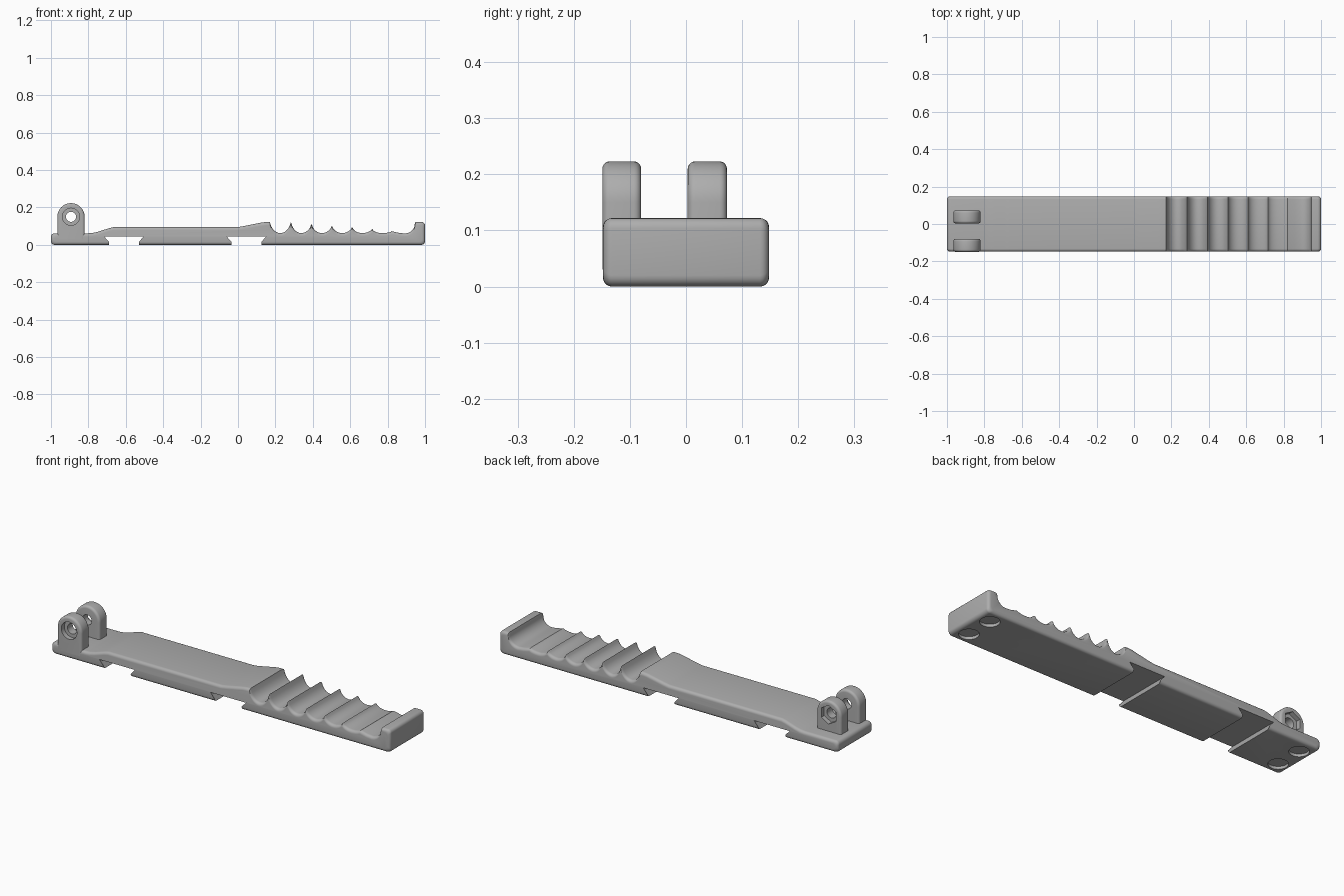
import bpy, bmesh, math
from math import sin, cos, pi, sqrt

if "Cube" in bpy.data.objects:
    bpy.data.objects.remove(bpy.data.objects["Cube"])

grey = bpy.data.materials.new("plastic_grey")
grey.use_nodes = True
grey.diffuse_color = (0.42, 0.42, 0.42, 1)
grey.node_tree.nodes["Principled BSDF"].inputs["Base Color"].default_value = (0.42, 0.42, 0.42, 1)


def rounded_slices(y0, y1, r, steps=5):
    """(y, inset) pairs giving a rounded edge on both sides of an extrusion."""
    angles = [pi / 2 * i / steps for i in range(steps + 1)]
    half = [(r * sin(a), r * (1 - cos(a))) for a in angles]
    front = [(y0 + r - s, d) for s, d in reversed(half)]
    return front + [(y1 - r + s, d) for s, d in half]


def loft(name, profile, slices):
    """Skin the closed xz profile(inset) through slices along y."""
    bm = bmesh.new()
    rings = [[bm.verts.new((x, y, z)) for x, z in profile(d)] for y, d in slices]
    n = len(rings[0])
    for a, b in zip(rings, rings[1:]):
        for i in range(n):
            j = (i + 1) % n
            bm.faces.new((a[i], a[j], b[j], b[i]))
    bm.faces.new(rings[0])
    bm.faces.new(rings[-1])
    bmesh.ops.recalc_face_normals(bm, faces=bm.faces)
    mesh = bpy.data.meshes.new(name)
    bm.to_mesh(mesh)
    bm.free()
    obj = bpy.data.objects.new(name, mesh)
    bpy.context.collection.objects.link(obj)
    mesh.materials.append(grey)
    return obj


def drill(target, place, radius, depth, along_y=False, sides=40):
    """Cut a round or hexagonal pocket centred on place."""
    bpy.ops.mesh.primitive_cylinder_add(
        vertices=sides, radius=radius, depth=depth, location=place,
        rotation=(pi / 2 if along_y else 0, 0, 0))
    cutter = bpy.context.object
    cutter.hide_render = True
    mod = target.modifiers.new("pocket", "BOOLEAN")
    mod.operation = "DIFFERENCE"
    mod.solver = "EXACT"
    mod.object = cutter
    bpy.context.view_layer.objects.active = target
    bpy.ops.object.modifier_apply(modifier=mod.name)
    bpy.data.objects.remove(cutter)


def smooth(obj):
    bpy.ops.object.select_all(action="DESELECT")
    obj.select_set(True)
    bpy.context.view_layer.objects.active = obj
    bpy.ops.object.shade_smooth_by_angle(angle=math.radians(30))


def corner(cx, cz, r, start, end, steps=5):
    angles = [math.radians(start + (end - start) * i / steps) for i in range(steps + 1)]
    return [(cx + r * cos(a), cz + r * sin(a)) for a in angles]


# Upper outline: low end, ramp, flat deck, second ramp
top = corner(-0.98, 0.042, 0.02, 180, 90)
top += [(-0.8, 0.062), (-0.775, 0.064), (-0.745, 0.071), (-0.69, 0.089), (-0.665, 0.095),
        (0, 0.095), (0.03, 0.1), (0.13, 0.12), (0.15, 0.122), (0.17, 0.122)]

# Finger scallops with falling ridges
FLOOR = 0.063
ridges = [(0.17, 0.122), (0.283, 0.122), (0.393, 0.113), (0.502, 0.103),
          (0.61, 0.095), (0.717, 0.085), (0.822, 0.073)]
bow = lambda t: (1 - sqrt(1 - (0.96 * t) ** 2)) / 0.72
for (xa, za), (xb, zb) in zip(ridges, ridges[1:]):
    for i in range(1, 17):
        t = i / 8 - 1
        peak = za if t < 0 else zb
        top.append(((xa + xb) / 2 + t * (xb - xa) / 2, FLOOR + (peak - FLOOR) * bow(abs(t))))

# Shallow last scallop and upright end stop
top += [(0.86, 0.064), (0.89, 0.061)]
top += [(0.89 + 0.055 * sin(a), 0.111 - 0.05 * cos(a)) for a in [pi / 2 * i / 8 for i in range(1, 9)]]
top += [(0.948, 0.122)] + corner(0.982, 0.104, 0.018, 90, 0)

# Lower outline with two dovetail slots
bottom = corner(0.98, 0.02, 0.02, 0, -90)
for cx in (0.045, -0.61):
    bottom += [(cx + 0.08, 0), (cx + 0.105, 0.044), (cx - 0.105, 0.044), (cx - 0.08, 0)]
bottom += corner(-0.98, 0.02, 0.02, 270, 180)


def body_profile(d):
    def pull(x):
        return x - math.copysign(d, x) if abs(x) > 0.96 else x
    upper = [(pull(x), z - d) for x, z in top]
    lower = [(pull(x), z + d if z < 0.03 else z) for x, z in bottom]
    return upper + lower


body = loft("rail_body", body_profile, rounded_slices(-0.148, 0.148, 0.016))

# Round recesses beneath both ends
for x in (-0.93, 0.93):
    for y in (-0.075, 0.075):
        drill(body, (x, y, 0), 0.048, 0.03)
smooth(body)

# Pair of hinge lugs with a shared bolt hole
LX, LZ, LR = -0.893, 0.15, 0.073


def lug_profile(d):
    arc = corner(LX, LZ, LR - d, 0, 180, 24)
    return arc + [(LX - LR + d, 0.03), (LX + LR - d, 0.03)]


for name, y0, y1 in (("front_lug", -0.149, -0.08), ("back_lug", 0.003, 0.073)):
    lug = loft(name, lug_profile, rounded_slices(y0, y1, 0.013))
    drill(lug, (LX, (y0 + y1) / 2, LZ), 0.027, 0.2, True)
    if name == "front_lug":
        drill(lug, (LX, y0, LZ), 0.046, 0.05, True)
    else:
        drill(lug, (LX, y1, LZ), 0.05, 0.05, True, 6)
    smooth(lug)
